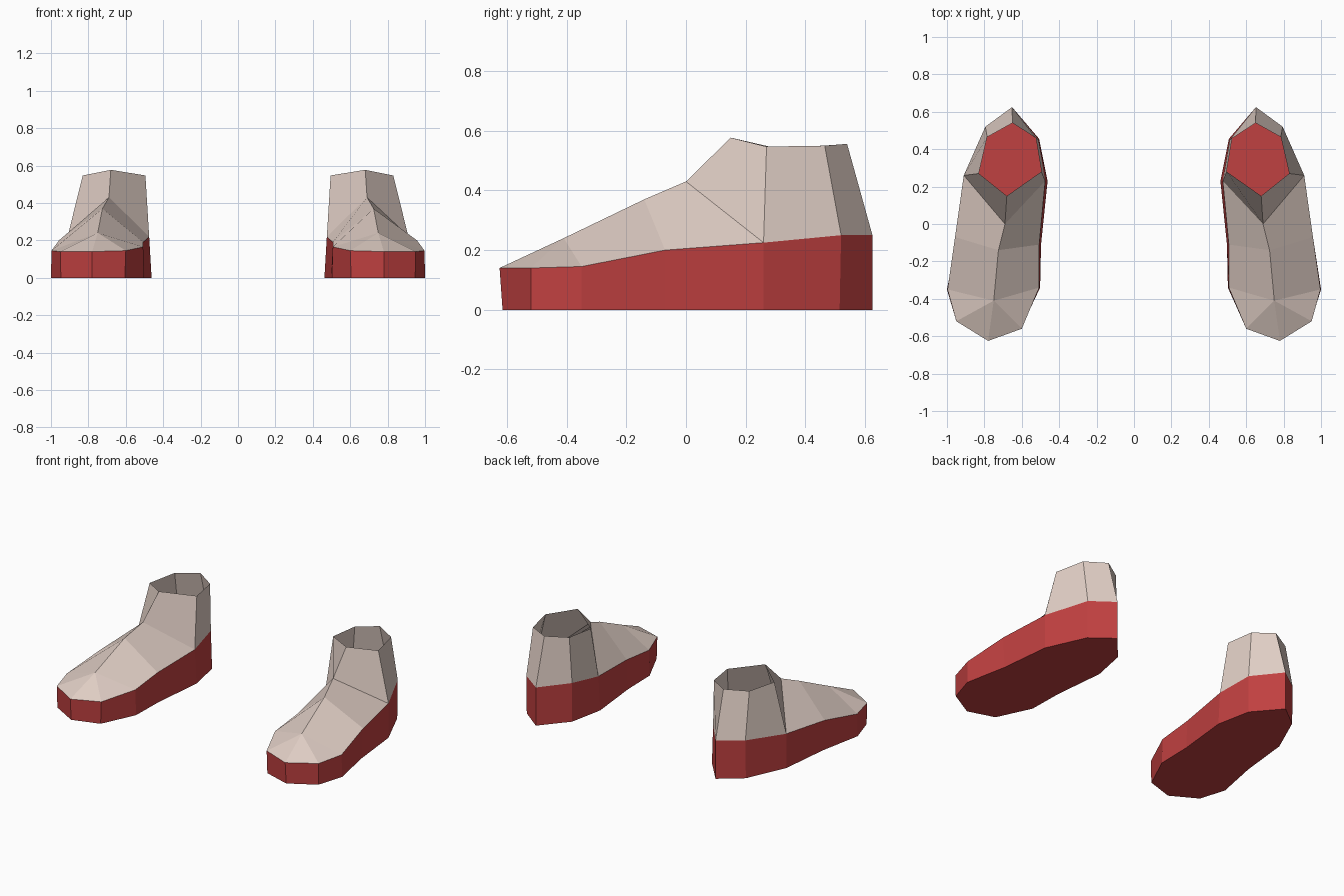
import bpy

if "Cube" in bpy.data.objects:
    bpy.data.objects.remove(bpy.data.objects["Cube"])

def flat_material(name, color):
    mat = bpy.data.materials.new(name)
    mat.diffuse_color = (*color, 1.0)
    mat.use_nodes = True
    mat.node_tree.nodes["Principled BSDF"].inputs["Base Color"].default_value = mat.diffuse_color
    return mat

RED = flat_material("red_rubber", (0.53, 0.052, 0.052))
BEIGE = flat_material("beige_fabric", (0.75, 0.62, 0.56))

# Top edge of the sole, counter-clockwise from the toe: x, y, z
RIM = [(.78, -.625, .14), (.95, -.52, .14), (.997, -.35, .145), (.957, -.07, .20),
       (.91, .26, .225), (.795, .52, .25), (.652, .625, .25), (.512, .45, .25),
       (.475, .23, .22), (.507, -.11, .19), (.507, -.34, .165), (.60, -.56, .145)]
# Ground outline, slightly wider on the inner side and narrower at the toe
GROUND = [(.78, -.615, 0), (.947, -.52, 0), (1.0, -.35, 0), (.945, -.07, 0),
          (.91, .26, 0), (.795, .515, 0), (.652, .625, 0), (.507, .455, 0),
          (.462, .23, 0), (.497, -.11, 0), (.502, -.34, 0), (.605, -.56, 0)]
# Instep ridge from the ankle down to the toe cap
RIDGE = [(.69, 0, .43), (.725, -.14, .37), (.75, -.41, .24)]
# Open cuff, counter-clockwise from the front
CUFF = [(.68, .15, .577), (.83, .27, .547), (.785, .465, .55),
        (.65, .54, .556), (.525, .46, .55), (.495, .28, .547)]

def build(name, verts, faces, mat, side):
    """Create one part; side = -1 mirrors it across x."""
    if side < 0:
        verts = [(-x, y, z) for x, y, z in verts]
        faces = [f[::-1] for f in faces]
    mesh = bpy.data.meshes.new(name)
    mesh.from_pydata(verts, [], faces)
    mesh.materials.append(mat)
    obj = bpy.data.objects.new(name, mesh)
    bpy.context.collection.objects.link(obj)

N = len(RIM)

# Sole: side walls and closed ground face, open to the inside of the shoe
sole_faces = [(i, (i + 1) % N, N + (i + 1) % N, N + i) for i in range(N)]
sole_faces.append(tuple(reversed(range(N))))

# Upper: indices of ridge and cuff points follow the rim
r0, r1, r2 = N, N + 1, N + 2
c = [N + 3 + i for i in range(6)]
upper_faces = [(r2, i % N, (i + 1) % N) for i in range(10, 14)]     # toe cap
upper_faces += [(r2, 2, 3, r1), (r1, 3, 4, r0),                     # outer instep
                (r0, 8, 9, r1), (r1, 9, 10, r2),                    # inner instep
                (r0, 4, c[1], c[0]), (c[5], 8, r0, c[0])]           # ankle front
upper_faces += [(c[i], i + 3, i + 4, c[i + 1]) for i in range(1, 5)]  # heel wrap

for label, side in (("right", 1), ("left", -1)):
    build(label + "_shoe_sole", GROUND + RIM, sole_faces, RED, side)
    build(label + "_shoe_upper", RIM + RIDGE + CUFF, upper_faces, BEIGE, side)
